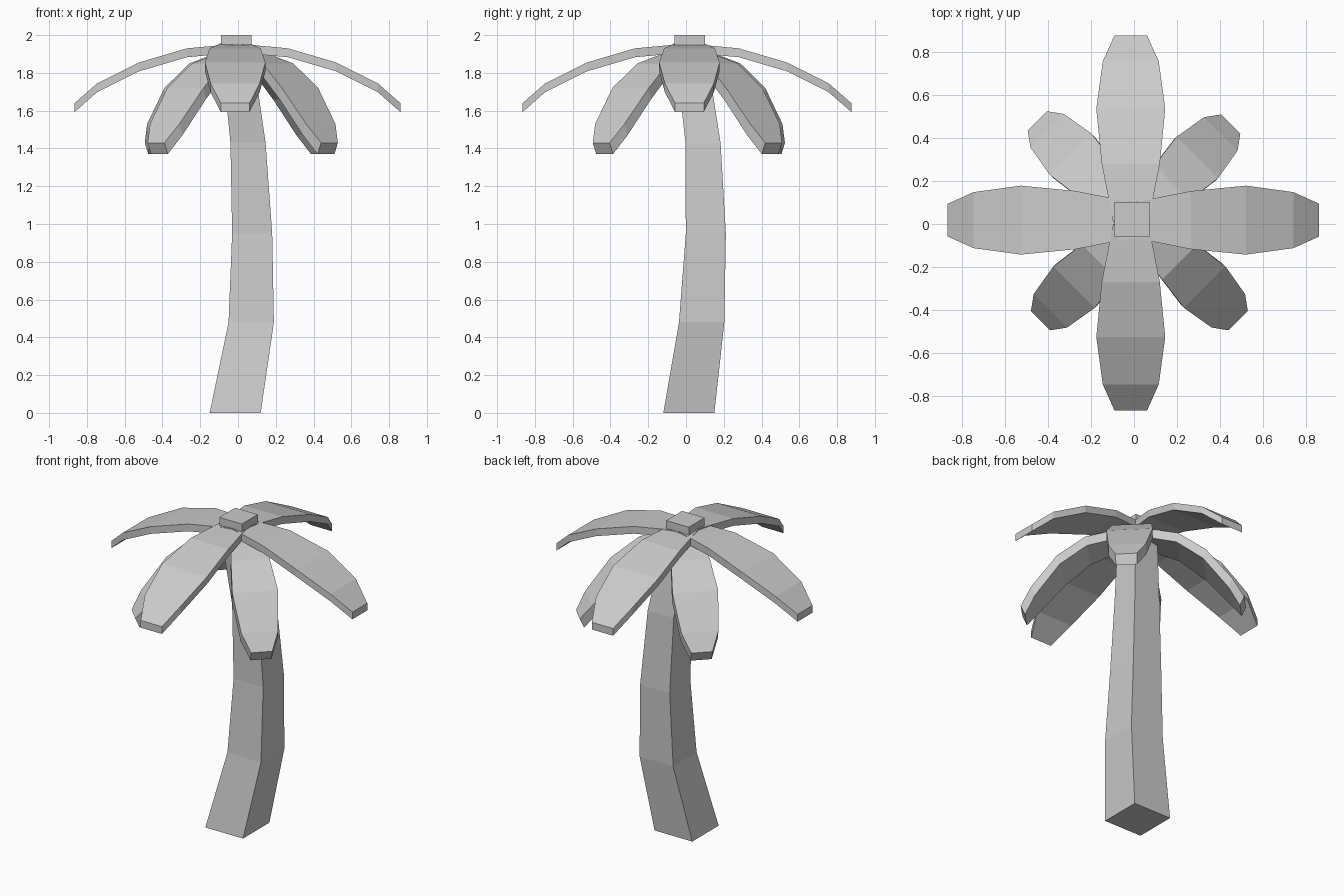
import bpy
from math import radians, cos, sin

if "Cube" in bpy.data.objects:
    bpy.data.objects.remove(bpy.data.objects["Cube"])


def loft(name, rings):
    """Solid skin through four-cornered rings, closed at both ends."""
    verts = [p for ring in rings for p in ring]
    faces = [(0, 1, 2, 3)]
    for k in range(len(rings) - 1):
        a = 4 * k
        for i in range(4):
            j = (i + 1) % 4
            faces.append((a + j, a + i, a + 4 + i, a + 4 + j))
    n = len(verts)
    faces.append((n - 1, n - 2, n - 3, n - 4))
    mesh = bpy.data.meshes.new(name)
    mesh.from_pydata(verts, [], faces)
    mesh.update()
    obj = bpy.data.objects.new(name, mesh)
    bpy.context.collection.objects.link(obj)
    # Consistent outward normals
    bpy.context.view_layer.objects.active = obj
    bpy.ops.object.mode_set(mode='EDIT')
    bpy.ops.mesh.select_all(action='SELECT')
    bpy.ops.mesh.normals_make_consistent(inside=False)
    bpy.ops.object.mode_set(mode='OBJECT')
    return obj


# Curved square trunk: centre x, centre y, z, half width
trunk = [(-0.015, 0.015, 0, 0.135), (0.07, 0.083, 0.48, 0.12),
         (0.075, 0.105, 0.95, 0.106), (0.053, 0.09, 1.43, 0.093),
         (-0.01, 0.02, 1.95, 0.081), (-0.01, 0.02, 2.0, 0.081)]
loft("trunk", [[(x - h, y - h, z), (x + h, y - h, z), (x + h, y + h, z), (x - h, y + h, z)]
               for x, y, z, h in trunk])


def frond(name, centre, angle, profile, drop, inset):
    """Arched blade; profile rows are distance, top height, half width."""
    c, s = cos(radians(angle)), sin(radians(angle))

    def at(r, w, z):
        return (centre[0] + c * r - s * w, centre[1] + s * r + c * w, z)

    loft(name, [[at(r, -w, z), at(r, w, z),
                 at(r - inset * r, w, z - drop), at(r - inset * r, -w, z - drop)]
                for r, z, w in profile])


# Four long upper fronds along the axes
upper = [(0.0, 1.955, 0.082), (0.27, 1.93, 0.135), (0.525, 1.855, 0.16),
         (0.745, 1.745, 0.13), (0.865, 1.64, 0.076)]
for i, centre in enumerate([(-0.005, 0.018), (-0.015, 0.01), (0.0, 0.018), (-0.015, 0.0)]):
    frond(f"upper_frond_{i + 1}", centre, 90 * i, upper, 0.047, 0)

# Four shorter, steeper lower fronds on the diagonals
lower = [(0.0, 1.93, 0.07), (0.25, 1.85, 0.115), (0.415, 1.72, 0.136),
         (0.57, 1.53, 0.11), (0.635, 1.43, 0.063)]
for i, centre in enumerate([(0.0, 0.015), (0.0, 0.03), (0.015, 0.0), (0.035, 0.0)]):
    frond(f"lower_frond_{i + 1}", centre, 45 + 90 * i, lower, 0.06, 0.04)
